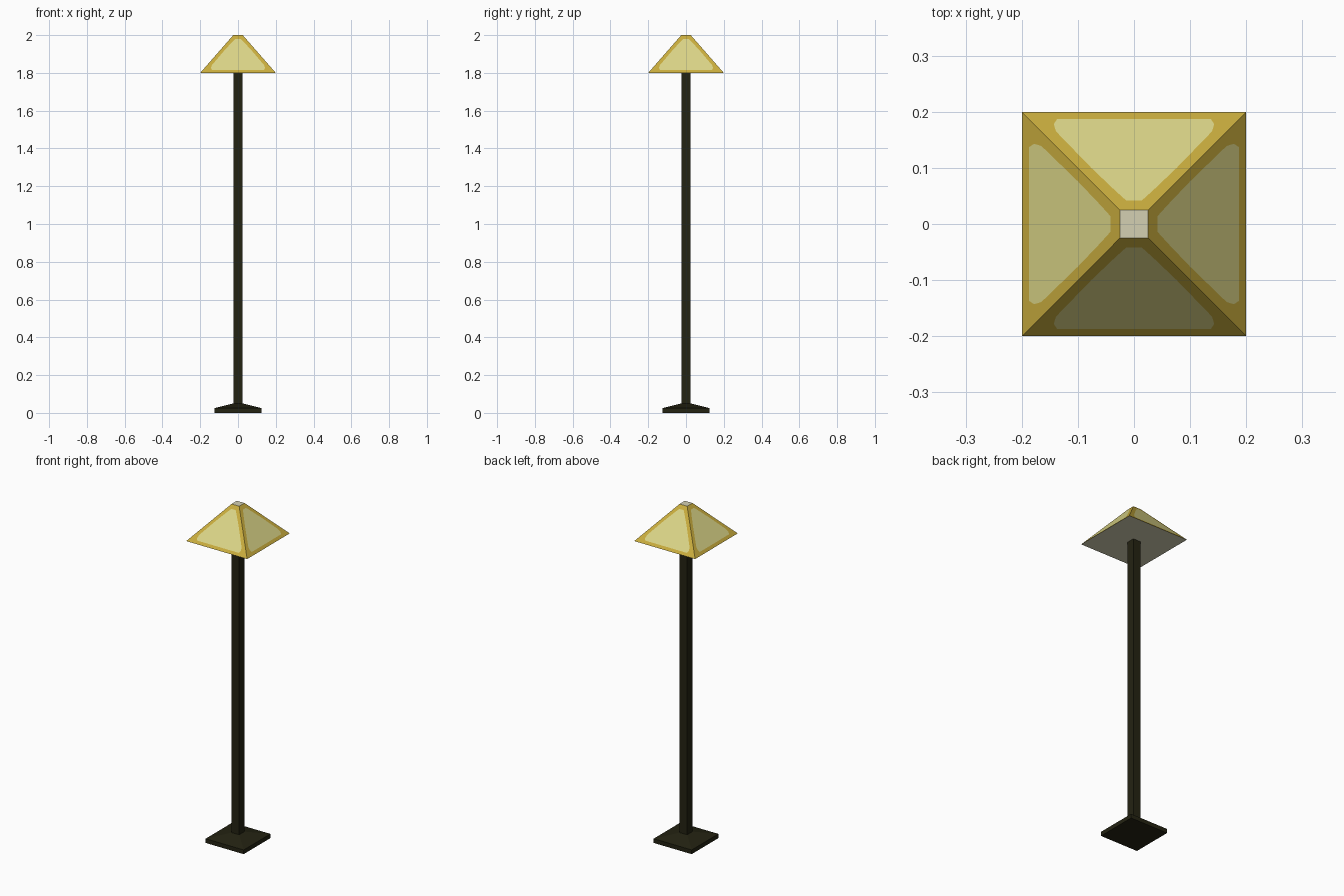
import bpy, bmesh, math
from mathutils import Matrix, Vector

if "Cube" in bpy.data.objects:
    bpy.data.objects.remove(bpy.data.objects["Cube"])


def material(name, rgb):
    lin = [(c / 255 / 12.92) if c < 11 else ((c / 255 + 0.055) / 1.055) ** 2.4 for c in rgb]
    m = bpy.data.materials.new(name)
    m.diffuse_color = (*lin, 1)
    m.use_nodes = True
    m.node_tree.nodes["Principled BSDF"].inputs["Base Color"].default_value = m.diffuse_color
    return m


dark = material("dark bronze", (36, 35, 18))
gold = material("gold frame", (202, 174, 62))
glow = material("pale yellow panel", (220, 214, 136))
cream = material("cream cap", (212, 208, 178))


def finish(bm, name, mats):
    bmesh.ops.remove_doubles(bm, verts=bm.verts, dist=1e-5)
    bmesh.ops.recalc_face_normals(bm, faces=bm.faces)
    me = bpy.data.meshes.new(name)
    bm.to_mesh(me)
    bm.free()
    for m in mats:
        me.materials.append(m)
    ob = bpy.data.objects.new(name, me)
    bpy.context.collection.objects.link(ob)


def square_stack(name, rings, mats):
    """Loft square rings given as (half width, z), capped at both ends."""
    bm = bmesh.new()
    loops = [[bm.verts.new((sx * h, sy * h, z)) for sx, sy in ((-1, -1), (1, -1), (1, 1), (-1, 1))]
             for h, z in rings]
    for a, b in zip(loops, loops[1:]):
        for i in range(4):
            j = (i + 1) % 4
            bm.faces.new((a[i], a[j], b[j], b[i]))
    bm.faces.new(loops[0][::-1])
    bm.faces.new(loops[-1])
    finish(bm, name, mats)


# Foot and pole
square_stack("base", [(0.125, 0), (0.125, 0.025), (0.025, 0.05)], [dark])
square_stack("pole", [(0.025, 0.04), (0.025, 1.80)], [dark])

# Shade: four sloped sides, each a gold frame around a pale panel
BOT, TOP, Z0, Z1 = 0.2, 0.025, 1.8, 2.0
# left outline of the panel as (distance from the axis, half width), bottom to top
outline = [(0.187, 0.137), (0.178, 0.143), (0.165, 0.139), (0.10, 0.076), (0.06, 0.034), (0.042, 0.014)]


def on_side(d, x, turn):
    z = Z0 + (BOT - d) / (BOT - TOP) * (Z1 - Z0)
    return turn @ Vector((x, -d, z))


bm = bmesh.new()
for k in range(4):
    turn = Matrix.Rotation(k * math.pi / 2, 3, 'Z')
    bl, br, tl, tr = [bm.verts.new(on_side(d, s * d, turn)) for d in (BOT, TOP) for s in (-1, 1)]
    left = [bm.verts.new(on_side(d, -w, turn)) for d, w in outline]
    right = [bm.verts.new(on_side(d, w, turn)) for d, w in outline]
    bm.faces.new(right + left[::-1]).material_index = 1
    bm.faces.new((bl, br, right[0], left[0]))
    bm.faces.new((tl, left[-1], right[-1], tr))
    bm.faces.new([bl] + left + [tl])
    bm.faces.new([br, tr] + right[::-1])
# Flat cream faces closing the top and underside
for h, z in ((BOT, Z0), (TOP, Z1)):
    f = bm.faces.new([bm.verts.new((sx * h, sy * h, z)) for sx, sy in ((-1, -1), (1, -1), (1, 1), (-1, 1))])
    f.material_index = 2
finish(bm, "lamp_shade", [gold, glow, cream])
